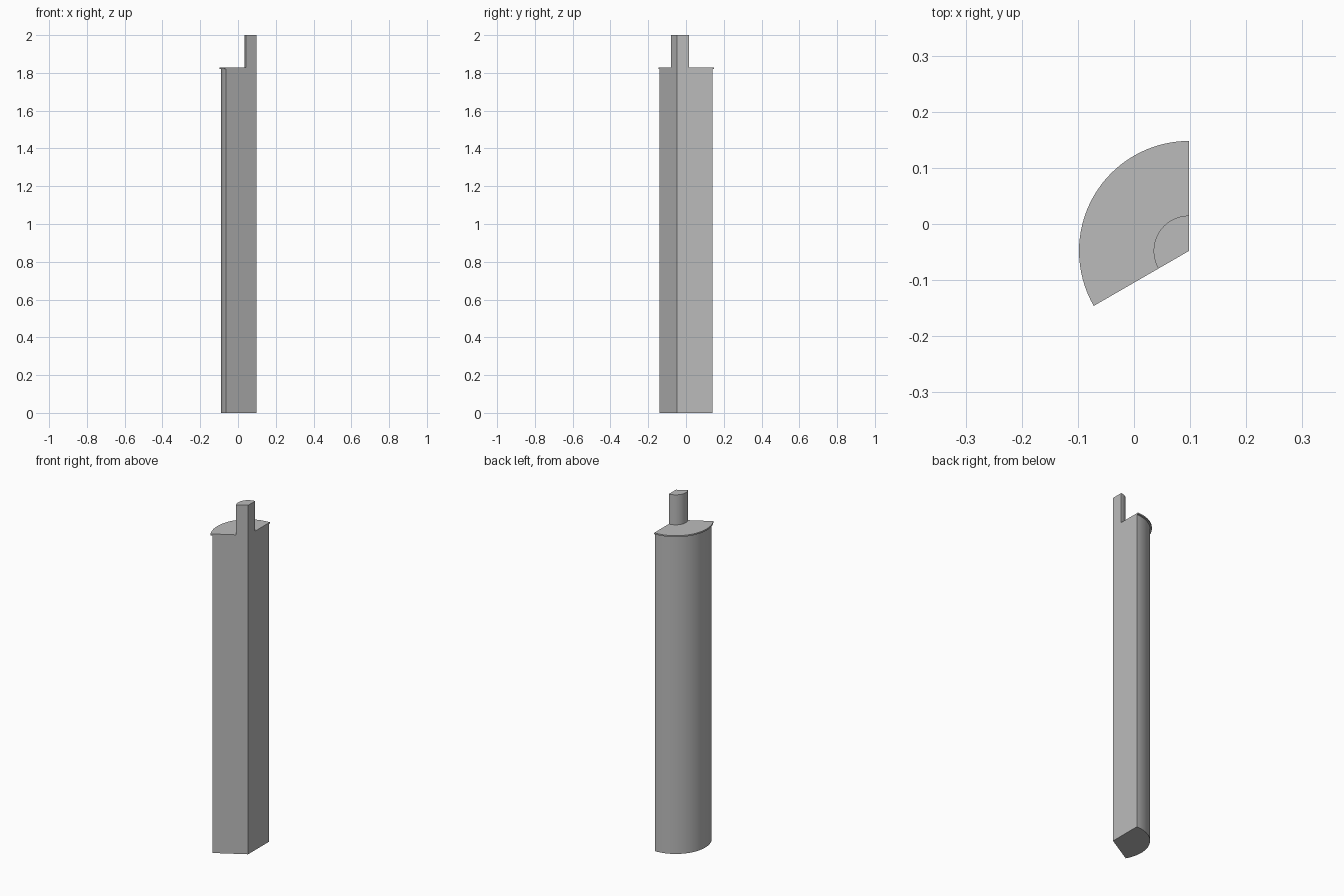
import bpy, bmesh, math
from mathutils import Matrix, Vector

cube = bpy.data.objects.get("Cube")
if cube:
    bpy.data.objects.remove(cube, do_unlink=True)

# Plain grey material
grey = bpy.data.materials.new("plain grey")
grey.use_nodes = True
colour = (0.5, 0.5, 0.5, 1)
grey.diffuse_color = colour
grey.node_tree.nodes["Principled BSDF"].inputs["Base Color"].default_value = colour

# Radius and height of the body, thin rim and stem
BODY, RIM, STEM = 0.187, 0.196, 0.063
SHOULDER, RIM_TOP, TOP = 1.82, 1.828, 2.0
SWEEP = math.radians(120)
profile = [(0, 0), (BODY, 0), (BODY, SHOULDER), (RIM, SHOULDER),
           (RIM, RIM_TOP), (STEM, RIM_TOP), (STEM, TOP), (0, TOP)]
points = [Vector((0, r, z)) for r, z in profile]

bm = bmesh.new()

# Curved outside, swept a third of a turn
verts = [bm.verts.new(p) for p in points]
edges = [bm.edges.new(pair) for pair in zip(verts, verts[1:])]
bmesh.ops.spin(bm, geom=verts + edges, cent=(0, 0, 0), axis=(0, 0, 1),
               angle=SWEEP, steps=32)

# Flat cut faces at both ends of the sweep
for angle in (0, SWEEP):
    turn = Matrix.Rotation(angle, 3, 'Z')
    bm.faces.new([bm.verts.new(turn @ p) for p in points])

bmesh.ops.remove_doubles(bm, verts=bm.verts, dist=0.0001)
bmesh.ops.recalc_face_normals(bm, faces=bm.faces)

mesh = bpy.data.meshes.new("wedge_column")
bm.to_mesh(mesh)
bm.free()
mesh.materials.append(grey)
column = bpy.data.objects.new("wedge_column", mesh)
column.location = (0.098, -0.048, 0)
bpy.context.collection.objects.link(column)

# Smooth curved sides, sharp corners
bpy.context.view_layer.objects.active = column
column.select_set(True)
bpy.ops.object.shade_smooth_by_angle(angle=math.radians(30))
